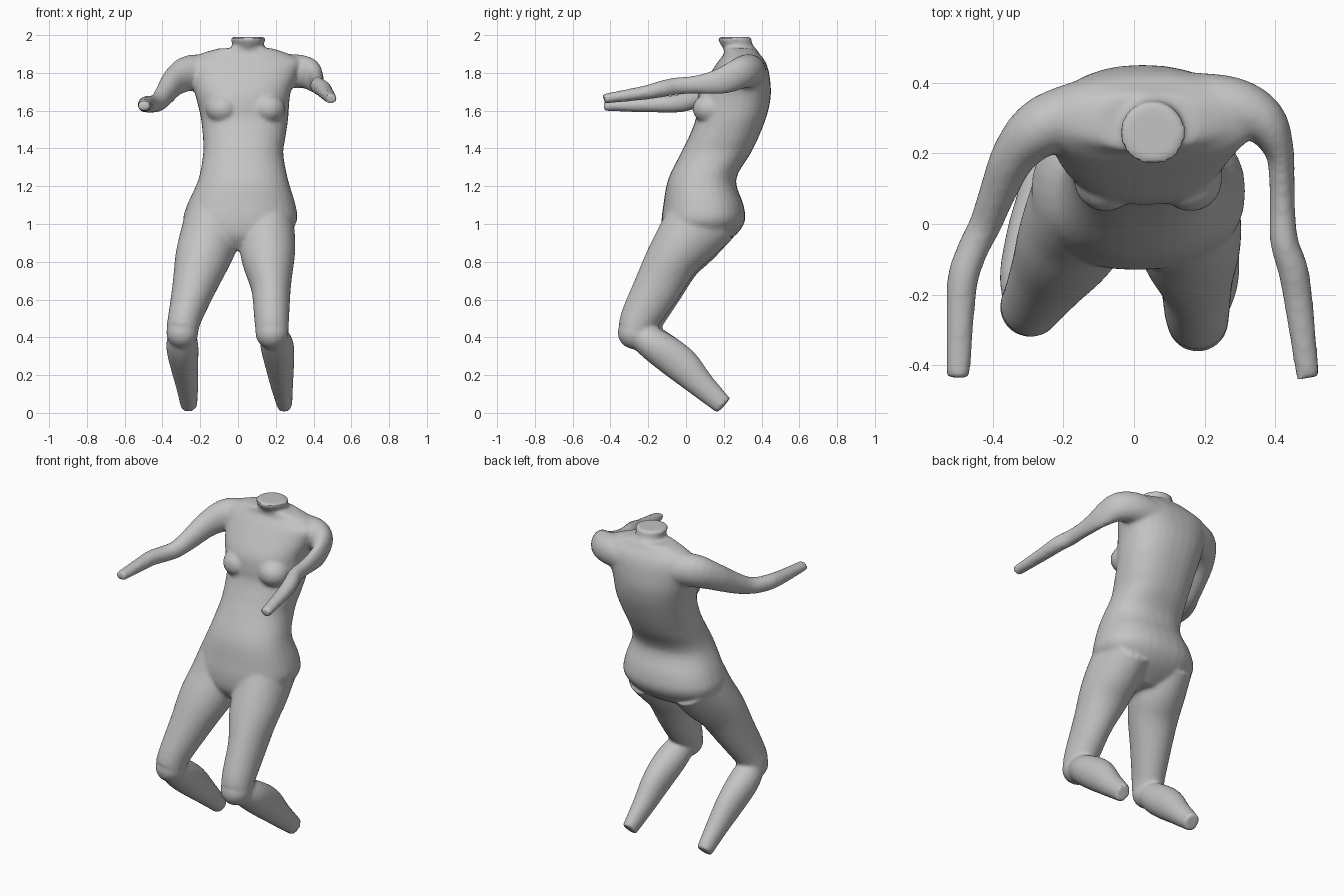
import bpy, bmesh, math
from mathutils import Vector

cube = bpy.data.objects.get("Cube")
if cube:
    bpy.data.objects.remove(cube)

skin = bpy.data.materials.new("plain_grey")
skin.use_nodes = True
GREY = (0.55, 0.55, 0.55, 1)
skin.diffuse_color = GREY
skin.node_tree.nodes["Principled BSDF"].inputs["Base Color"].default_value = GREY

bm = bmesh.new()
SIDES = 32


def refine(rows, steps=4):
    """Smooth curve through the section rows (Catmull-Rom)."""
    out = []
    for i in range(len(rows) - 1):
        a, b, c, d = (rows[max(0, min(len(rows) - 1, i + k))] for k in (-1, 0, 1, 2))
        for s in range(steps):
            t = s / steps
            out.append([q + t / 2 * (r - p + t * (2*p - 5*q + 4*r - w + t * (3*(q - r) + w - p)))
                        for p, q, r, w in zip(a, b, c, d)])
    return out + [list(rows[-1])]


def loft(rows, ref=(1, 0, 0), level=False, power=2.0):
    """Skin of rounded sections (x, y, z, half width along ref, half depth)."""
    rows = refine(rows)
    pts = [Vector(r[:3]) for r in rows]
    rings = []
    for i, r in enumerate(rows):
        tan = Vector((0, 0, 1)) if level else pts[min(i + 1, len(pts) - 1)] - pts[max(i - 1, 0)]
        tan.normalize()
        u = Vector(ref)
        u = (u - tan * u.dot(tan)).normalized()
        v = tan.cross(u)
        ring = []
        for k in range(SIDES):
            a = 2 * math.pi * k / SIDES
            c, s = math.cos(a), math.sin(a)
            c = math.copysign(abs(c) ** (2 / power), c)
            s = math.copysign(abs(s) ** (2 / power), s)
            ring.append(bm.verts.new(pts[i] + u * c * r[3] + v * s * r[4]))
        rings.append(ring)
    faces = [bm.faces.new(rings[0]), bm.faces.new(rings[-1])]
    for a, b in zip(rings, rings[1:]):
        for k in range(SIDES):
            j = (k + 1) % SIDES
            faces.append(bm.faces.new((a[k], a[j], b[j], b[k])))
    bmesh.ops.recalc_face_normals(bm, faces=faces)


def ball(loc, size):
    res = bmesh.ops.create_uvsphere(bm, u_segments=24, v_segments=16, radius=1)
    for v in res["verts"]:
        v.co = Vector(loc) + Vector([c * s for c, s in zip(v.co, size)])


def slab(z, x0, x1, y0, y1):
    return ((x0 + x1) / 2, (y0 + y1) / 2, z, (x1 - x0) / 2, (y1 - y0) / 2)


# Torso from crotch to collar
loft([slab(.86, -.10, .10, -.07, .13), slab(.93, -.24, .24, -.12, .25),
      slab(1.01, -.29, .31, -.13, .31), slab(1.10, -.27, .305, -.12, .305),
      slab(1.235, -.21, .265, -.095, .265), slab(1.37, -.185, .24, -.03, .34),
      slab(1.45, -.185, .25, .01, .38), slab(1.55, -.195, .265, .05, .42),
      slab(1.62, -.21, .27, .055, .44), slab(1.70, -.23, .28, .07, .45),
      slab(1.80, -.25, .32, .13, .44), slab(1.86, -.25, .34, .17, .42),
      slab(1.90, -.20, .27, .20, .39), slab(1.93, -.10, .18, .20, .37)],
     level=True, power=2.3)

# Neck stump, bust
loft([(.05, .30, 1.84, .12, .09), (.05, .285, 1.92, .085, .085),
      (.053, .265, 1.955, .085, .085), (.053, .255, 1.99, .097, .093)], level=True)
for x in (-.08, .16):
    ball((x, .125, 1.61), (.09, .09, .08))

# Right leg, then left leg: thigh, knee and shin
loft([(-.14, .10, 1.04, .14, .19), (-.155, .02, .92, .155, .165), (-.19, -.06, .81, .145, .14),
      (-.235, -.135, .66, .115, .12), (-.28, -.21, .51, .09, .10), (-.295, -.235, .44, .085, .09)])
ball((-.295, -.235, .425), (.085, .085, .085))
loft([(-.295, -.235, .425, .07, .07), (-.295, -.15, .355, .085, .09), (-.285, -.03, .26, .075, .092),
      (-.27, .08, .15, .06, .07), (-.26, .195, .038, .044, .05)])
loft([(.15, .10, 1.04, .14, .19), (.155, .005, .92, .148, .165), (.16, -.075, .81, .14, .14),
      (.175, -.155, .66, .105, .125), (.178, -.24, .51, .093, .105), (.18, -.27, .44, .088, .092)])
ball((.18, -.272, .425), (.088, .09, .088))
loft([(.185, -.26, .42, .07, .07), (.207, -.16, .355, .088, .09), (.22, -.03, .26, .077, .095),
      (.232, .08, .15, .06, .072), (.247, .20, .038, .04, .052)])

# Arms: half height first, then half thickness
loft([(-.10, .33, 1.80, .09, .09), (-.25, .28, 1.80, .095, .085), (-.335, .20, 1.755, .078, .065),
      (-.385, .09, 1.69, .062, .052), (-.42, 0, 1.647, .05, .046), (-.455, -.07, 1.635, .046, .044),
      (-.483, -.15, 1.634, .044, .044), (-.491, -.25, 1.63, .038, .040), (-.497, -.435, 1.625, .027, .033)],
     ref=(0, 0, 1))
loft([(.15, .34, 1.80, .09, .09), (.28, .33, 1.81, .09, .085), (.365, .29, 1.80, .085, .068),
      (.41, .21, 1.765, .074, .042), (.418, .13, 1.747, .06, .036), (.42, .04, 1.737, .047, .036),
      (.425, -.05, 1.73, .046, .040), (.45, -.13, 1.715, .044, .043), (.465, -.22, 1.695, .037, .041),
      (.492, -.435, 1.663, .026, .033)], ref=(0, 0, 1))

# Fuse the pieces into one skin
mesh = bpy.data.meshes.new("body")
bm.to_mesh(mesh)
bm.free()
body = bpy.data.objects.new("body", mesh)
bpy.context.collection.objects.link(body)
bpy.context.view_layer.objects.active = body
body.select_set(True)
mod = body.modifiers.new("fuse", "REMESH")
mod.mode = "VOXEL"
mod.voxel_size = 0.011
mod = body.modifiers.new("soften", "SMOOTH")
mod.factor = 0.5
mod.iterations = 6
fused = bpy.data.meshes.new_from_object(body.evaluated_get(bpy.context.evaluated_depsgraph_get()))
body.modifiers.clear()
body.data = fused
fused.name = "body"
fused.materials.clear()
fused.materials.append(skin)
bpy.ops.object.shade_smooth_by_angle(angle=math.radians(45))
